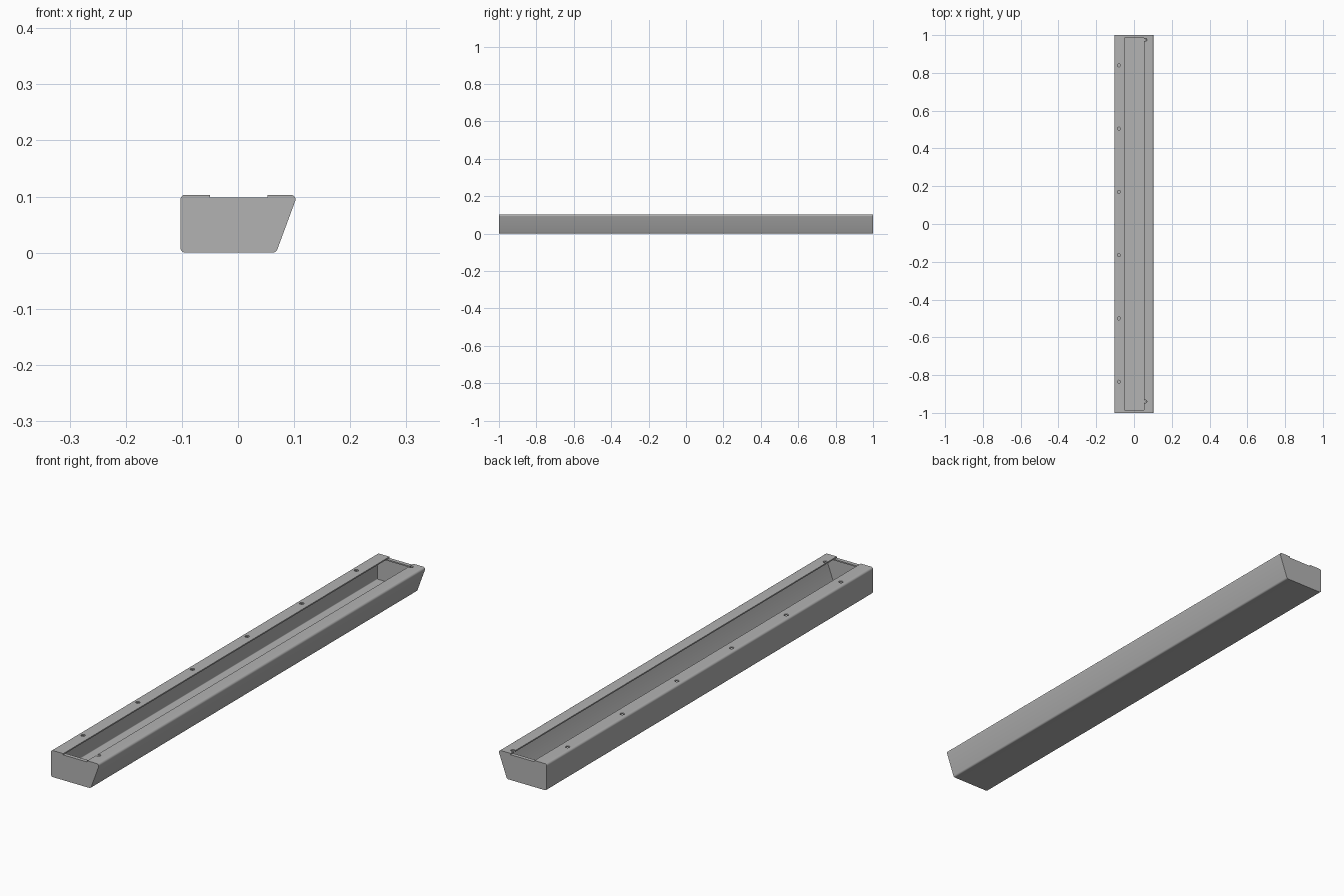
import bpy, bmesh, math
from mathutils import Vector

cube = bpy.data.objects.get("Cube")
if cube:
    bpy.data.objects.remove(cube)

HALF, T, R = 1.0, 0.005, 0.008   # half length, sheet thickness, outer bend radius

steel = bpy.data.materials.new("plain grey steel")
steel.use_nodes = True
GREY = (0.45, 0.45, 0.45, 1)
steel.diffuse_color = GREY
steel.node_tree.nodes["Principled BSDF"].inputs["Base Color"].default_value = GREY


def inset(points, d):
    """Offset an open path to its left by d with mitred corners."""
    normals = []
    for a, b in zip(points, points[1:]):
        v = (b - a).normalized()
        normals.append(Vector((-v.y, v.x)))
    result = [points[0] + normals[0] * d]
    for p, m, n in zip(points[1:], normals, normals[1:]):
        result.append(p + (m + n) * (d / (1 + m.dot(n))))
    return result + [points[-1] + normals[-1] * d]


def rounded(points, r, steps=5):
    """Replace inner corners of an open path by arcs of radius r."""
    result = [points[0]]
    for a, p, b in zip(points, points[1:], points[2:]):
        u, v = (a - p).normalized(), (b - p).normalized()
        half = u.angle(v) / 2
        centre = p + (u + v).normalized() * (r / math.sin(half))
        start = p + u * (r / math.tan(half)) - centre
        end = p + v * (r / math.tan(half)) - centre
        for i in range(steps + 1):
            f = i / steps
            result.append(centre + (start * (1 - f) + end * f).normalized() * r)
    return result + [points[-1]]


def extrude(name, outline, y0, y1):
    """Extrude an x-z outline along y."""
    bm = bmesh.new()
    face = bm.faces.new([bm.verts.new((p.x, y0, p.y)) for p in outline])
    ext = bmesh.ops.extrude_face_region(bm, geom=[face])
    moved = [g for g in ext["geom"] if isinstance(g, bmesh.types.BMVert)]
    bmesh.ops.translate(bm, verts=moved, vec=(0, y1 - y0, 0))
    bmesh.ops.recalc_face_normals(bm, faces=bm.faces)
    mesh = bpy.data.meshes.new(name)
    bm.to_mesh(mesh)
    bm.free()
    mesh.materials.append(steel)
    obj = bpy.data.objects.new(name, mesh)
    bpy.context.collection.objects.link(obj)
    return obj


# Folded trough: top flange, upright wall, floor, sloped wall, top flange
path = [Vector(p) for p in ((-0.05, 0.103), (-0.1025, 0.103), (-0.1025, 0),
                            (0.068, 0), (0.106, 0.103), (0.053, 0.103))]
outer = rounded(path, R)
inner = rounded(inset(path, T), R - T)
trough = extrude("folded_trough", outer + inner[::-1], -HALF, HALF)

# Screw holes through the flanges
bm = bmesh.new()
spots = [(-0.08, -0.835 + 0.335 * i) for i in range(6)] + [(0.06, 0.975), (0.06, -0.94)]
for x, y in spots:
    made = bmesh.ops.create_cone(bm, cap_ends=True, segments=20, radius1=0.008,
                                 radius2=0.008, depth=0.03)
    bmesh.ops.translate(bm, verts=made["verts"], vec=(x, y, 0.1))
mesh = bpy.data.meshes.new("hole_cutters")
bm.to_mesh(mesh)
bm.free()
mesh.materials.append(steel)
cutters = bpy.data.objects.new("hole_cutters", mesh)
bpy.context.collection.objects.link(cutters)
cut = trough.modifiers.new("screw_holes", "BOOLEAN")
cut.operation, cut.solver, cut.object = "DIFFERENCE", "EXACT", cutters
bpy.context.view_layer.objects.active = trough
trough.select_set(True)
bpy.ops.object.modifier_apply(modifier=cut.name)
bpy.data.objects.remove(cutters)
bpy.ops.object.shade_smooth_by_angle(angle=math.radians(30))

# End plates filling the section, each with a narrow folded lip
section = inner[1:-1]
lip = [Vector(p) for p in ((-0.094, 0.093), (0.092, 0.093), (0.092, 0.098), (-0.094, 0.098))]
for side, name in ((-1, "front"), (1, "back")):
    extrude(name + "_end_plate", section, side * HALF, side * (HALF - T))
    extrude(name + "_end_lip", lip, side * (HALF - T), side * (HALF - 0.015))
